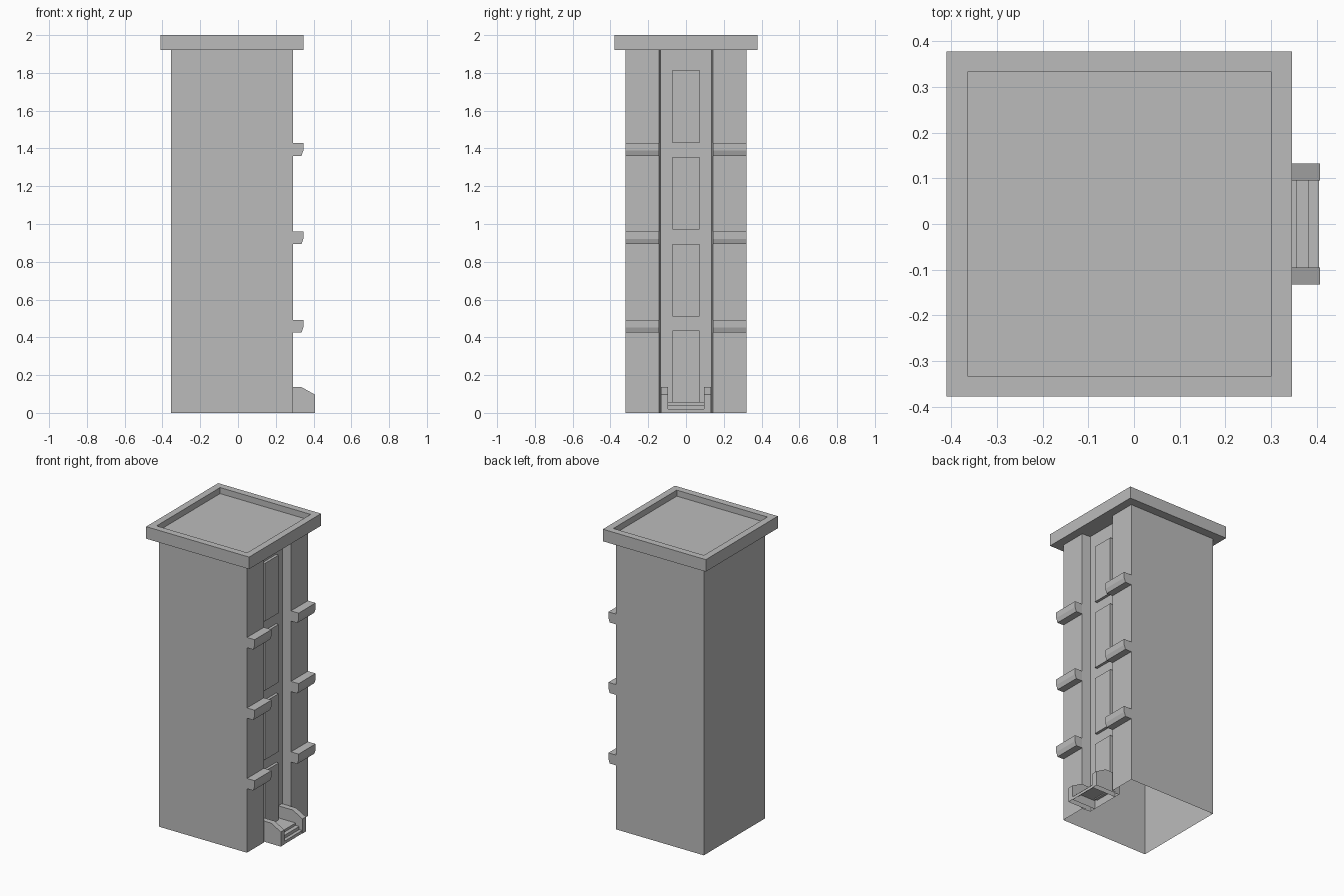
import bpy, bmesh
from mathutils import Vector

cube = bpy.data.objects.get("Cube")
if cube:
    bpy.data.objects.remove(cube)

grey = bpy.data.materials.new("stone grey")
grey.use_nodes = True
colour = (0.5, 0.5, 0.5, 1)
grey.diffuse_color = colour
grey.node_tree.nodes["Principled BSDF"].inputs["Base Color"].default_value = colour


def finish(name, bm):
    bmesh.ops.recalc_face_normals(bm, faces=bm.faces)
    mesh = bpy.data.meshes.new(name)
    bm.to_mesh(mesh)
    bm.free()
    mesh.materials.append(grey)
    obj = bpy.data.objects.new(name, mesh)
    bpy.context.collection.objects.link(obj)
    return obj


def prism(name, points, direction, open_ends=(), open_bottom=False):
    """Extrude a closed outline; optionally leave ends or the ground side open."""
    bm = bmesh.new()
    base = bm.faces.new([bm.verts.new(p) for p in points])
    direction = Vector(direction)
    out = bmesh.ops.extrude_face_region(bm, geom=[base], use_keep_orig=True)
    moved = [v for v in out["geom"] if isinstance(v, bmesh.types.BMVert)]
    bmesh.ops.translate(bm, verts=moved, vec=direction)
    bmesh.ops.recalc_face_normals(bm, faces=bm.faces)
    gone = []
    for f in bm.faces:
        f.normal_update()
        side = f.normal.dot(direction.normalized())
        if (side < -0.9 and "start" in open_ends) or (side > 0.9 and "end" in open_ends):
            gone.append(f)
        elif open_bottom and all(v.co.z < 0.001 for v in f.verts):
            gone.append(f)
    bmesh.ops.delete(bm, geom=gone, context="FACES")
    return finish(name, bm)


def box(name, x, y, z):
    outline = [(x[0], y[0], z[0]), (x[1], y[0], z[0]),
               (x[1], y[1], z[0]), (x[0], y[1], z[0])]
    return prism(name, outline, (0, 0, z[1] - z[0]))


BACK, FACE, FLOOR = -0.355, 0.29, 0.23
HALF, MOUTH = 0.32, 0.142

# Tower shell with a tall channel, open underneath
outline = [(BACK, -HALF), (FACE, -HALF), (FACE, -MOUTH), (FLOOR, -0.136),
           (FLOOR, 0.136), (FACE, MOUTH), (FACE, HALF), (BACK, HALF)]
prism("tower_body", [(x, y, 0) for x, y in outline], (0, 0, 1.92), ("start", "end"))

# Roof slab with a sunken deck
roof = box("roof_slab", (-0.41, 0.346), (-0.378, 0.378), (1.92, 2.0))
bm = bmesh.new()
bm.from_mesh(roof.data)
top = [f for f in bm.faces if f.normal.z > 0.9]
bmesh.ops.inset_region(bm, faces=top, thickness=0.064)
rim = bmesh.ops.extrude_face_region(bm, geom=top)
deck = [v for v in rim["geom"] if isinstance(v, bmesh.types.BMVert)]
bmesh.ops.translate(bm, verts=deck, vec=(0, 0, -0.04))
bmesh.ops.delete(bm, geom=[f for f in top if f.is_valid], context="FACES")
bm.to_mesh(roof.data)
bm.free()

# Door and window panels standing proud of the channel floor
for i in range(4):
    low = 0.05 + 0.46 * i
    name = "window_panel_%d" % i if i else "door_panel"
    box(name, (FLOOR - 0.005, FLOOR + 0.018), (-0.072, 0.072), (low, low + 0.385))

# Ledges on both sides of the channel
for i in range(3):
    z = 0.425 + 0.468 * i
    profile = [(FACE, z), (0.336, z), (0.346, z + 0.028), (0.346, z + 0.068), (FACE, z + 0.068)]
    for side, start in (("right", -HALF), ("left", MOUTH)):
        prism("ledge_%s_%d" % (side, i), [(x, start, h) for x, h in profile],
              (0, HALF - MOUTH, 0))

# Entrance cheek walls
cheek = [(FLOOR, 0), (0.407, 0), (0.407, 0.097), (0.335, 0.137), (FLOOR, 0.137)]
for side, start in (("right", -0.132), ("left", 0.095)):
    prism("step_wall_" + side, [(x, start, z) for x, z in cheek], (0, 0.037, 0),
          open_bottom=True)

# Steps between the cheek walls, hollow underneath
steps = [(FLOOR, 0), (0.405, 0), (0.405, 0.02), (0.383, 0.02), (0.383, 0.041),
         (0.357, 0.041), (0.357, 0.057), (FLOOR, 0.057)]
prism("entrance_steps", [(x, -0.095, z) for x, z in steps], (0, 0.19, 0),
      ("start", "end"), open_bottom=True)
